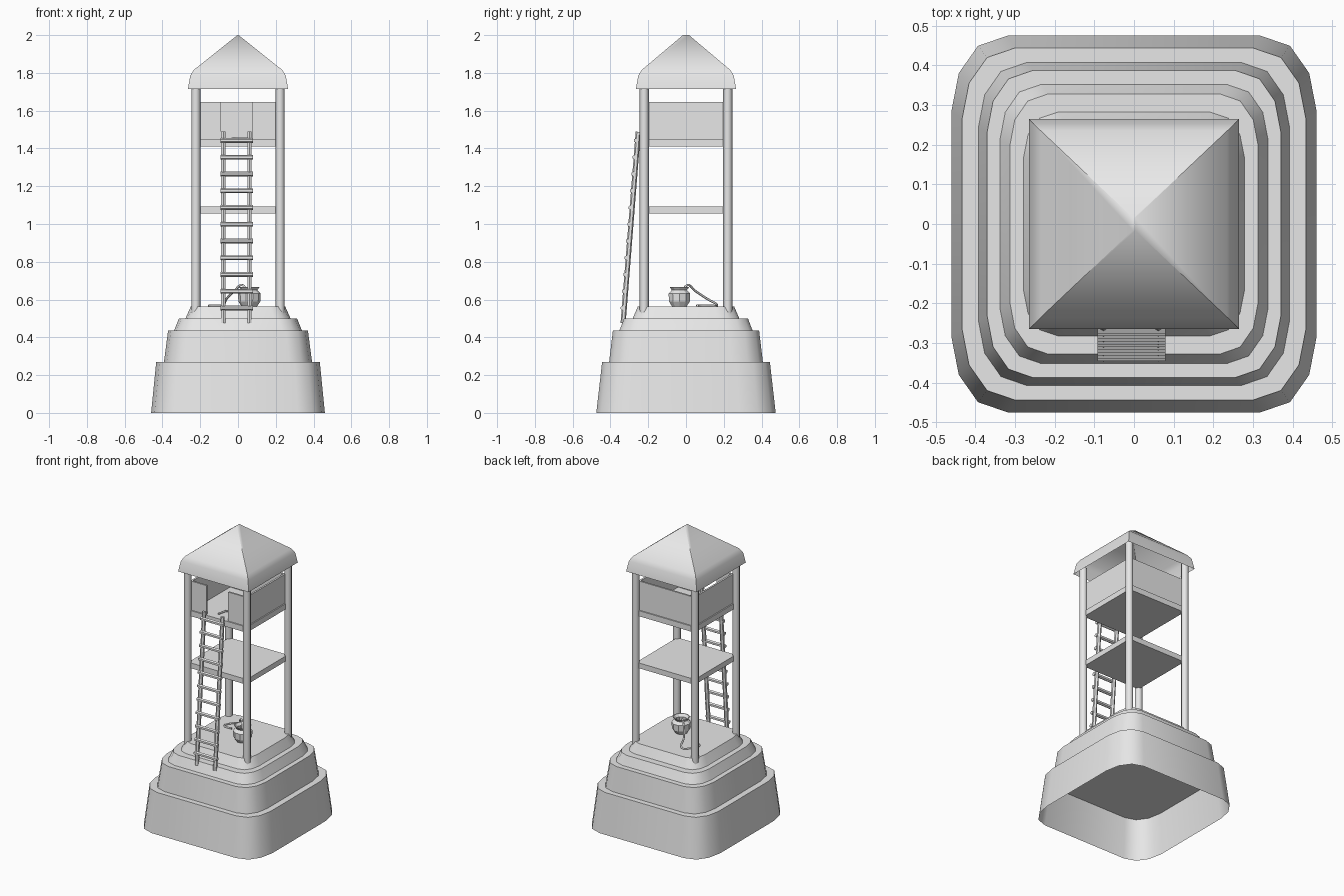
import bpy, bmesh, math
from mathutils import Vector

cube = bpy.data.objects.get("Cube")
if cube:
    bpy.data.objects.remove(cube, do_unlink=True)

stone = bpy.data.materials.new("plain_grey")
stone.use_nodes = True
GREY = (0.8, 0.8, 0.8, 1)
stone.diffuse_color = GREY
stone.node_tree.nodes["Principled BSDF"].inputs["Base Color"].default_value = GREY


def finish(name, bm, angle=None):
    bmesh.ops.recalc_face_normals(bm, faces=bm.faces)
    mesh = bpy.data.meshes.new(name)
    bm.to_mesh(mesh)
    bm.free()
    mesh.materials.append(stone)
    obj = bpy.data.objects.new(name, mesh)
    bpy.context.collection.objects.link(obj)
    if angle:
        bpy.ops.object.select_all(action='DESELECT')
        obj.select_set(True)
        bpy.context.view_layer.objects.active = obj
        bpy.ops.object.shade_smooth_by_angle(angle=math.radians(angle))
    return obj


def loft(name, rings, cap_start=False, cap_end=False, angle=None):
    """Skin a list of equal-length closed rings."""
    bm = bmesh.new()
    loops = [[bm.verts.new(p) for p in ring] for ring in rings]
    n = len(loops[0])
    for a, b in zip(loops, loops[1:]):
        for i in range(n):
            j = (i + 1) % n
            bm.faces.new((a[i], a[j], b[j], b[i]))
    if cap_start:
        bm.faces.new(loops[0][::-1])
    if cap_end:
        bm.faces.new(loops[-1])
    return finish(name, bm, angle)


def box(name, lo, hi):
    bm = bmesh.new()
    bmesh.ops.create_cube(bm, size=1)
    lo, hi = Vector(lo), Vector(hi)
    for v in bm.verts:
        v.co = (lo + hi) / 2 + v.co * (hi - lo)
    return finish(name, bm)


def rod(name, a, b, r, sides=8):
    a, b = Vector(a), Vector(b)
    bm = bmesh.new()
    bmesh.ops.create_cone(bm, cap_ends=True, segments=sides, radius1=r,
                          radius2=r, depth=(b - a).length)
    turn = (b - a).to_track_quat('Z', 'Y')
    for v in bm.verts:
        v.co = (a + b) / 2 + turn @ v.co
    return finish(name, bm, 50)


def rope(name, points, r):
    curve = bpy.data.curves.new(name, 'CURVE')
    curve.dimensions = '3D'
    curve.bevel_depth = r
    curve.bevel_resolution = 1
    curve.resolution_u = 4
    curve.use_fill_caps = True
    spline = curve.splines.new('BEZIER')
    spline.bezier_points.add(len(points) - 1)
    for bp, p in zip(spline.bezier_points, points):
        bp.co = p
        bp.handle_left_type = bp.handle_right_type = 'AUTO'
    curve.materials.append(stone)
    obj = bpy.data.objects.new(name, curve)
    bpy.context.collection.objects.link(obj)


# Stepped plinth: rounded rectangles, the lowest skirt hollow below
CORNER = [(1, 0.6), (0.96, 0.8), (0.855, 0.945), (0.69, 1)]


def rounded(hx, hy, z):
    quarter = CORNER
    pts = list(quarter)
    pts += [(-x, y) for x, y in reversed(quarter)]
    pts += [(-x, -y) for x, y in quarter]
    pts += [(x, -y) for x, y in reversed(quarter)]
    return [(x * hx, y * hy, z) for x, y in pts]


loft("plinth_skirt", [rounded(0.46, 0.475, 0), rounded(0.433, 0.444, 0.27),
                      rounded(0.392, 0.407, 0.27)], angle=40)
loft("plinth_steps", [rounded(0.392, 0.407, 0.27), rounded(0.37, 0.387, 0.437),
                      rounded(0.338, 0.352, 0.437), rounded(0.313, 0.328, 0.5),
                      rounded(0.278, 0.282, 0.5), rounded(0.25, 0.255, 0.563)],
     cap_start=True, cap_end=True, angle=40)

# Four corner posts
for sx, side in ((1, "left"), (-1, "right")):
    for sy, end in ((1, "back"), (-1, "front")):
        x, y = sx * 0.223, sy * 0.221
        rod(f"post_{end}_{side}", (x, y, 0.5), (x, y, 1.75), 0.024)

# Floors
box("middle_floor", (-0.22, -0.22, 1.056), (0.22, 0.22, 1.092))
box("upper_floor", (-0.22, -0.22, 1.41), (0.22, 0.22, 1.448))

# Lookout walls, with a doorway at the front
LOW, HIGH = 1.448, 1.645
box("wall_back", (-0.21, 0.2, LOW), (0.21, 0.212, HIGH))
box("wall_left", (0.2, -0.21, LOW), (0.212, 0.21, HIGH))
box("wall_right", (-0.212, -0.21, LOW), (-0.2, 0.21, HIGH))
box("wall_front_right", (-0.21, -0.212, LOW), (-0.09, -0.2, HIGH))
box("wall_front_left", (0.075, -0.212, LOW), (0.21, -0.2, HIGH))


# Hollow hipped roof with steep eaves and a tiny ridge
def rect(hx, hy, z):
    return [(hx, hy, z), (-hx, hy, z), (-hx, -hy, z), (hx, -hy, z)]


loft("roof", [rect(0.265, 0.265, 1.715), rect(0.253, 0.253, 1.785),
              rect(0.235, 0.235, 1.815), rect(0.003, 0.016, 2.0)],
     cap_end=True, angle=45)

# Leaning ladder
FOOT, TOP = Vector((0, -0.333, 0.475)), Vector((0, -0.253, 1.488))
for x, side in ((-0.077, "right"), (0.061, "left")):
    shift = Vector((x, 0, 0))
    rod(f"ladder_rail_{side}", FOOT + shift, TOP + shift, 0.0135, 6)
for i in range(11):
    z = 0.555 + i * 0.0887
    y = FOOT.lerp(TOP, (z - FOOT.z) / (TOP.z - FOOT.z)).y - 0.008
    rod(f"ladder_rung_{i + 1}", (-0.092, y, z), (0.079, y, z), 0.0125, 6)

# Faceted pot, open at the top
PROFILE = [(0.04, 0.563), (0.058, 0.59), (0.06, 0.632), (0.042, 0.65),
           (0.055, 0.667), (0.049, 0.667), (0.036, 0.65), (0.04, 0.6)]
SIDES = 10
loft("pot", [[(0.06 + r * math.cos(math.tau * i / SIDES),
               -0.035 + r * math.sin(math.tau * i / SIDES), z)
              for i in range(SIDES)] for r, z in PROFILE],
     cap_start=True, cap_end=True)

# Ropes: one trailing out of the pot, one lying on the upper floor
rope("pot_rope", [(0.05, -0.02, 0.62), (0.025, 0.005, 0.676),
                  (-0.02, 0.05, 0.645), (-0.06, 0.11, 0.605),
                  (-0.085, 0.165, 0.57), (-0.13, 0.13, 0.568),
                  (-0.15, 0.07, 0.568), (-0.09, 0.06, 0.568)], 0.006)
rope("upper_rope", [(-0.03, -0.17, 1.453), (0, -0.1, 1.453),
                    (0.05, -0.13, 1.453), (0.06, -0.05, 1.46)], 0.006)
